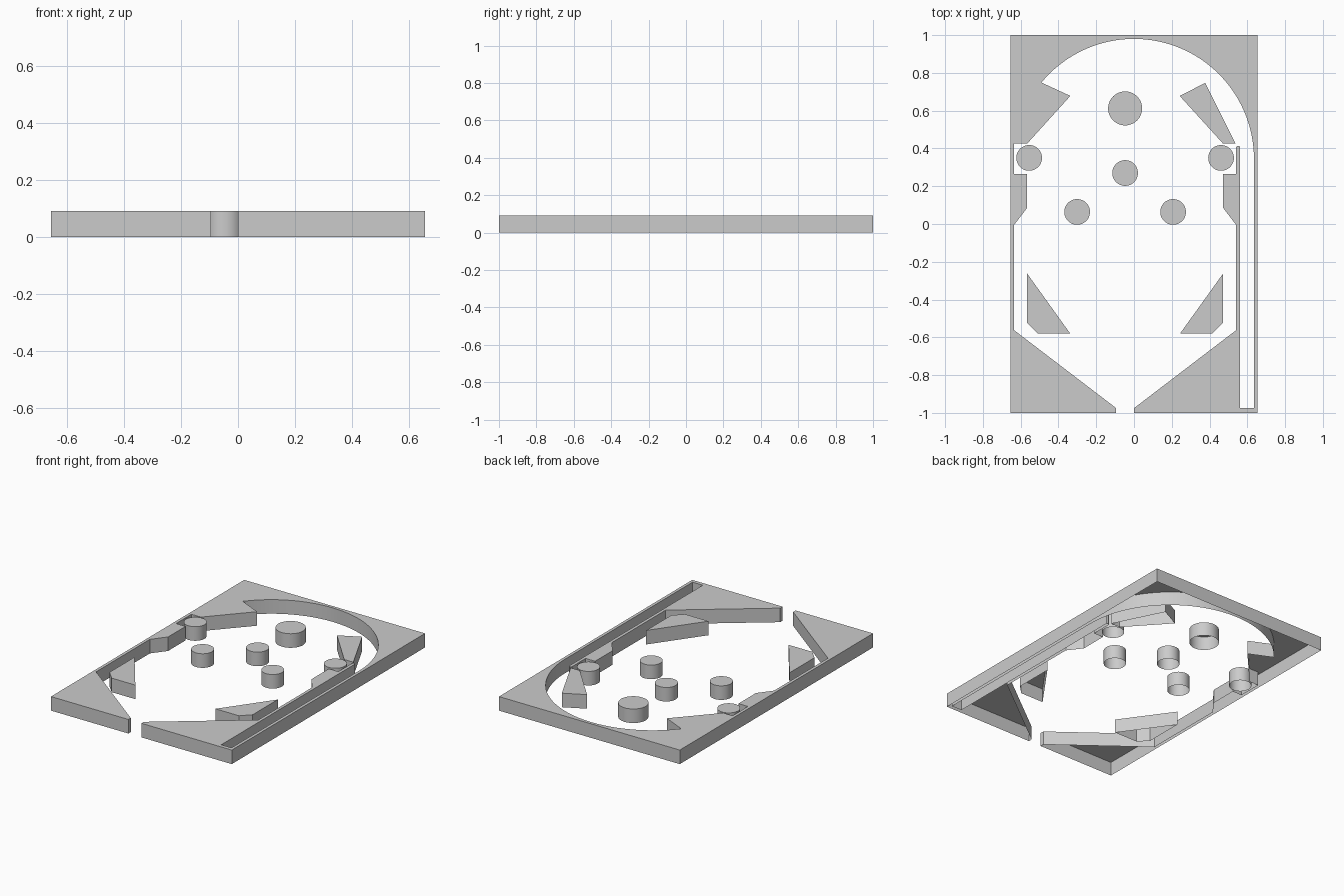
import bpy, bmesh, math

if "Cube" in bpy.data.objects:
    bpy.data.objects.remove(bpy.data.objects["Cube"])

H = 0.092       # height of every part
AXIS = -0.047   # mirror line of the playfield


def area(pts):
    return sum(a[0] * b[1] - b[0] * a[1] for a, b in zip(pts, pts[1:] + pts[:1]))


def extrude_outline(name, pts):
    """Side walls and a top cap from a flat outline; the underside is open."""
    if area(pts) < 0:
        pts = pts[::-1]
    bm = bmesh.new()
    low = [bm.verts.new((x, y, 0)) for x, y in pts]
    top = [bm.verts.new((x, y, H)) for x, y in pts]
    n = len(pts)
    for i in range(n):
        j = (i + 1) % n
        bm.faces.new((low[i], low[j], top[j], top[i]))
    cap = bm.faces.new(top)
    bm.normal_update()
    bmesh.ops.triangulate(bm, faces=[cap], ngon_method='EAR_CLIP')
    mesh = bpy.data.meshes.new(name)
    bm.to_mesh(mesh)
    bm.free()
    obj = bpy.data.objects.new(name, mesh)
    bpy.context.collection.objects.link(obj)
    bpy.ops.object.select_all(action='DESELECT')
    obj.select_set(True)
    bpy.context.view_layer.objects.active = obj
    bpy.ops.object.shade_smooth_by_angle(angle=math.radians(30))
    return obj


def arc(cx, cy, r, a0, a1, n):
    return [(cx + r * math.cos(a0 + (a1 - a0) * i / n),
             cy + r * math.sin(a0 + (a1 - a0) * i / n)) for i in range(n + 1)]


def mirror(pts):
    return [(2 * AXIS - x, y) for x, y in pts]


# Outer frame: left inner wall, top arch, shooter lane, right inner wall
lower_wall = [(-0.094, -1), (-0.094, -0.975), (-0.635, -0.562), (-0.635, -0.005),
              (-0.566, 0.085), (-0.566, 0.266), (-0.635, 0.266)]
left_upper = [(-0.635, 0.425), (-0.566, 0.425), (-0.337, 0.678)]
arch = arc(0, 0.345, 0.635, math.radians(140.5), 0, 48)
lane = [(0.635, -0.975), (0.561, -0.975), (0.561, 0.408), (0.556, 0.414),
        (0.546, 0.414), (0.541, 0.408)]
outer = [(0.655, -1), (0.655, 1), (-0.655, 1), (-0.655, -1)]
extrude_outline("table_frame",
                lower_wall + left_upper + arch + lane + mirror(lower_wall)[::-1] + outer)

# Triangular kickers above the drain
kicker = [(-0.566, -0.262), (-0.566, -0.522), (-0.508, -0.581), (-0.337, -0.581)]
extrude_outline("left_kicker", kicker)
extrude_outline("right_kicker", mirror(kicker))

# Upper right deflector
extrude_outline("upper_deflector",
                [(0.242, 0.678), (0.377, 0.747), (0.538, 0.425), (0.472, 0.425)])

# Round bumpers
bumpers = [(AXIS, 0.612, 0.09), (AXIS, 0.27, 0.068),
           (AXIS - 0.254, 0.064, 0.068), (AXIS + 0.254, 0.064, 0.068),
           (AXIS - 0.508, 0.35, 0.068), (AXIS + 0.508, 0.35, 0.068)]
for i, (x, y, r) in enumerate(bumpers):
    extrude_outline(f"bumper_{i + 1}", arc(x, y, r, 0, 2 * math.pi, 48)[:-1])
